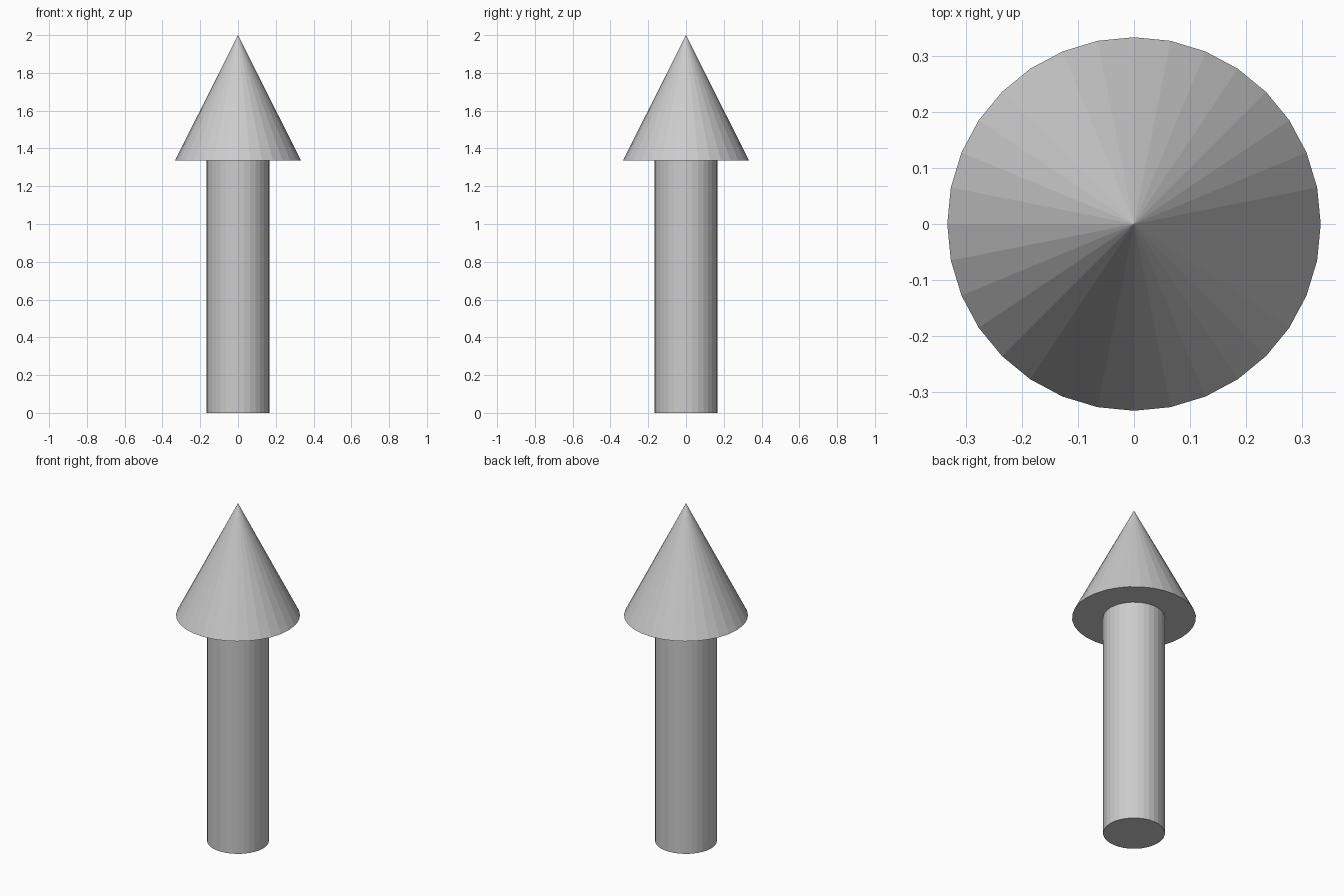
import bpy

if "Cube" in bpy.data.objects:
    bpy.data.objects.remove(bpy.data.objects["Cube"])

SIDES = 32
NECK_Z = 1.337   # where the shaft meets the head
TOP_Z = 2.0
HEAD_R = 0.333
SHAFT_R = 0.166

# Shaft: plain flat-faced cylinder standing on the ground
bpy.ops.mesh.primitive_cylinder_add(vertices=SIDES, radius=SHAFT_R, depth=NECK_Z,
                                    location=(0, 0, NECK_Z / 2))
bpy.context.object.name = "arrow_shaft"

# Head: pointed cone with a closed base
head_h = TOP_Z - NECK_Z
bpy.ops.mesh.primitive_cone_add(vertices=SIDES, radius1=HEAD_R, radius2=0, depth=head_h,
                                location=(0, 0, NECK_Z + head_h / 2))
bpy.context.object.name = "arrow_head"
